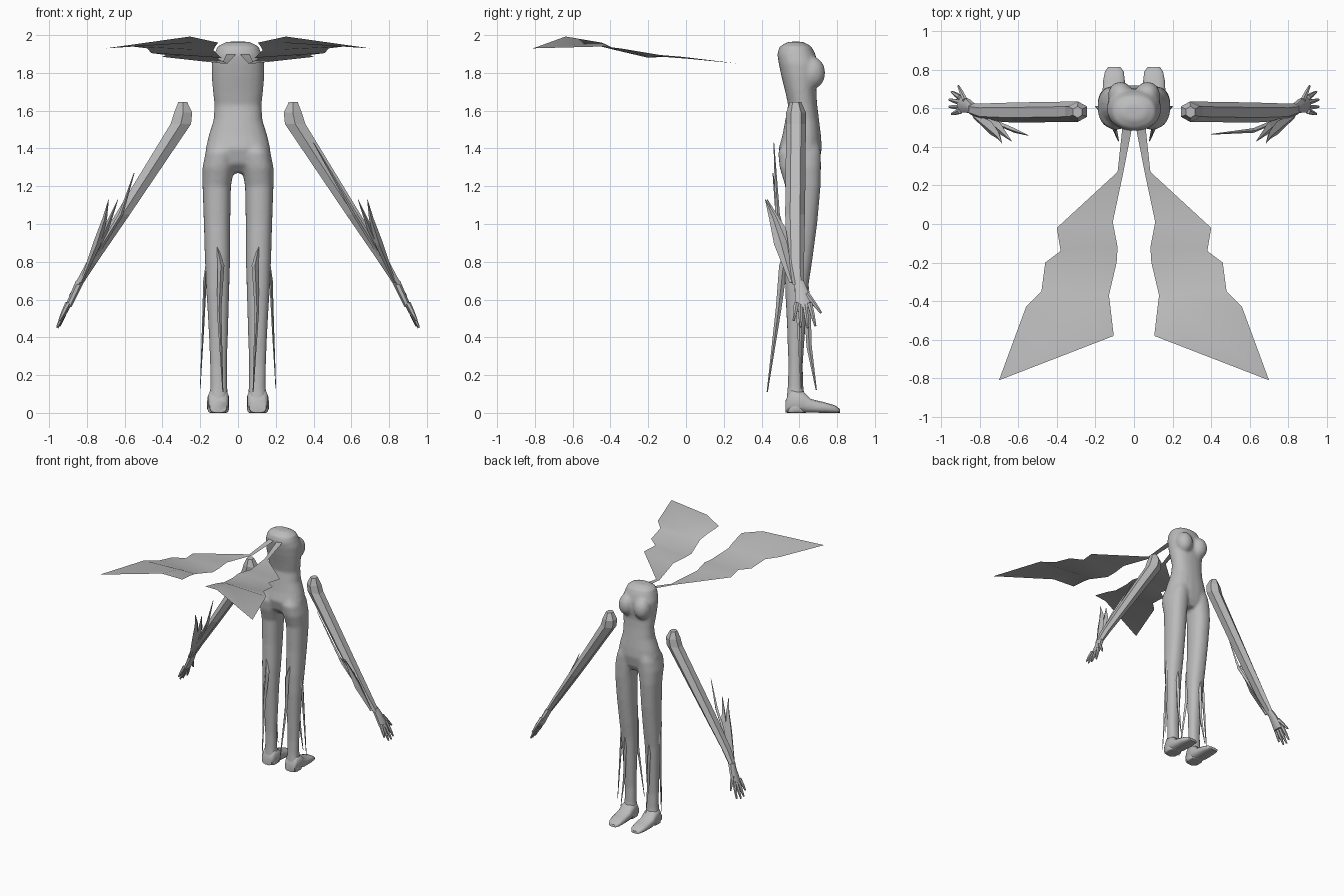
import bpy, bmesh, math
from mathutils import Vector

cube = bpy.data.objects.get("Cube")
if cube:
    bpy.data.objects.remove(cube, do_unlink=True)

grey = bpy.data.materials.new("plain grey")
grey.use_nodes = True
colour = (0.5, 0.5, 0.5, 1)
grey.diffuse_color = colour
grey.node_tree.nodes["Principled BSDF"].inputs["Base Color"].default_value = colour


def finish(name, bm, mirror=False, smooth=None):
    bmesh.ops.recalc_face_normals(bm, faces=bm.faces)
    mesh = bpy.data.meshes.new(name)
    bm.to_mesh(mesh)
    bm.free()
    ob = bpy.data.objects.new(name, mesh)
    bpy.context.collection.objects.link(ob)
    mesh.materials.append(grey)
    if mirror:
        ob.modifiers.new("Mirror", "MIRROR").use_mirror_merge = False
    if smooth:
        bpy.ops.object.select_all(action="DESELECT")
        ob.select_set(True)
        bpy.context.view_layer.objects.active = ob
        bpy.ops.object.shade_smooth_by_angle(angle=math.radians(smooth))
    return ob


def skin(bm, rings):
    """Bridge rings of points and close both ends."""
    rows = [[bm.verts.new(p) for p in ring] for ring in rings]
    n = len(rows[0])
    for a, b in zip(rows, rows[1:]):
        for i in range(n):
            j = (i + 1) % n
            bm.faces.new((a[i], a[j], b[j], b[i]))
    bm.faces.new(rows[0])
    bm.faces.new(rows[-1])


def loft(bm, sections, sides=20, power=2.3, along_y=False, flip=1):
    """Rounded sections given as (position, x min, x max, other min, other max)."""
    rings = []
    for t, x0, x1, w0, w1 in sections:
        ring = []
        for i in range(sides):
            a = 2 * math.pi * (i + 0.5) / sides
            c, s = math.cos(a), math.sin(a)
            x = (x0 + x1) / 2 + math.copysign(abs(c) ** (2 / power), c) * (x1 - x0) / 2
            w = (w0 + w1) / 2 + math.copysign(abs(s) ** (2 / power), s) * (w1 - w0) / 2
            ring.append((flip * x, t, w) if along_y else (flip * x, w, t))
        rings.append(ring)
    skin(bm, rings)


def spike(bm, points, radii, sides=4, flat=1.0, flip=1):
    """Tapered pointed strand through the points."""
    pts = [Vector((flip * p[0], p[1], p[2])) for p in points]
    rings = []
    for i, p in enumerate(pts):
        d = (pts[min(i + 1, len(pts) - 1)] - pts[max(i - 1, 0)]).normalized()
        u = d.cross(Vector((0, 1, 0))).normalized()
        v = d.cross(u)
        rings.append([p + radii[i] * (u * math.cos(a) * flat + v * math.sin(a))
                      for a in (2 * math.pi * k / sides for k in range(sides))])
    skin(bm, rings)


# Body: torso, chest and legs blended into one skin
bm = bmesh.new()
loft(bm, [
    (1.27, -.11, .11, .56, .68), (1.32, -.172, .172, .51, .705),
    (1.4, -.172, .172, .49, .72), (1.47, -.155, .155, .51, .715),
    (1.55, -.13, .13, .525, .705), (1.63, -.125, .125, .54, .695),
    (1.7, -.133, .133, .525, .69), (1.78, -.14, .14, .505, .7),
    (1.85, -.14, .14, .49, .7), (1.9, -.125, .125, .482, .685),
    (1.94, -.11, .11, .495, .665), (1.965, -.06, .06, .54, .62)])
for side in (1, -1):
    ball = bmesh.ops.create_uvsphere(bm, u_segments=16, v_segments=10, radius=1)
    for v in ball["verts"]:
        v.co = Vector((side * .07 + v.co.x * .065, .67 + v.co.y * .068, 1.8 + v.co.z * .085))
    loft(bm, [
        (0, .045, .165, .525, .64), (.06, .05, .158, .53, .635),
        (.13, .056, .147, .538, .622), (.25, .058, .148, .542, .618),
        (.45, .052, .156, .535, .632), (.65, .046, .168, .525, .645),
        (.8, .042, .175, .522, .668), (1.0, .041, .181, .528, .695),
        (1.2, .037, .188, .525, .713), (1.3, .02, .188, .495, .715),
        (1.38, .012, .172, .487, .715), (1.44, .03, .14, .52, .7)], flip=side)
body = finish("body", bm, smooth=60)
remesh = body.modifiers.new("Blend", "REMESH")
remesh.mode = "VOXEL"
remesh.voxel_size = .011
remesh.use_smooth_shade = True
relax = body.modifiers.new("Relax", "SMOOTH")
relax.iterations = 6

# Feet
bm = bmesh.new()
loft(bm, [
    (.528, .06, .15, 0, .07), (.56, .048, .16, 0, .13), (.62, .046, .163, 0, .115),
    (.66, .046, .165, 0, .075), (.74, .046, .162, 0, .055),
    (.79, .052, .152, 0, .04), (.815, .07, .135, 0, .02)],
    sides=12, power=3, along_y=True)
finish("feet", bm, mirror=True, smooth=50)

# Arms: faceted, slanting outward
bm = bmesh.new()
loft(bm, [
    (1.645, .265, .32, .55, .61), (1.59, .235, .345, .53, .635),
    (1.53, .24, .365, .53, .635), (1.05, .567, .655, .525, .63),
    (.8, .74, .805, .535, .625), (.68, .82, .868, .565, .625)],
    sides=6, power=2)
finish("arms", bm, mirror=True)

# Hands with palm and five fingers
bm = bmesh.new()
loft(bm, [(.7, .81, .86, .57, .625), (.64, .84, .885, .575, .65),
          (.56, .88, .92, .575, .665)], sides=8)
tips = [((.875, .64, .63), (.91, .715, .53)), ((.9, .655, .58), (.945, .685, .46)),
        ((.9, .63, .57), (.957, .645, .45)), ((.9, .605, .57), (.957, .608, .455)),
        ((.9, .585, .58), (.945, .57, .49))]
for root, tip in tips:
    mid = Vector(root).lerp(Vector(tip), .55)
    spike(bm, [root, mid, tip], [.015, .012, .006], sides=6)
finish("hands", bm, mirror=True, smooth=40)

# Forearm blades
bm = bmesh.new()
for side in (1, -1):
    spike(bm, [(.83, .56, .69), (.745, .5, .9), (.705, .46, 1.03), (.685, .42, 1.13)],
          [.012, .035, .02, .002], flat=.6, flip=side)
    spike(bm, [(.8, .55, .75), (.7, .5, .97), (.635, .43, 1.13)],
          [.012, .03, .002], flat=.5, flip=side)
    reach = (.4, .465, 1.43) if side > 0 else (.55, .46, 1.27)
    spike(bm, [(.75, .54, .84), (.62, .485, 1.05), reach],
          [.012, .012, .002], flip=side)
finish("forearm_blades", bm)

# Lower leg strands: back, outer and shin
bm = bmesh.new()
spike(bm, [(.11, .53, .88), (.09, .515, .78), (.1, .49, .55), (.08, .43, .11)],
      [.004, .022, .015, .003], flat=.8)
spike(bm, [(.165, .58, .82), (.175, .59, .7), (.185, .6, .45), (.2, .61, .13)],
      [.004, .018, .012, .003], flat=.5)
spike(bm, [(.11, .63, .8), (.11, .64, .6), (.11, .652, .35), (.115, .69, .12)],
      [.004, .018, .014, .003], flat=.7)
finish("leg_strands", bm, mirror=True)

# Wings: thin folded sheets on narrow straps, as inner and outer edge pairs
edges = [((.01, .5, 1.9), (.06, .5, 1.9)), ((.055, .27, 1.85), (.085, .27, 1.85)),
         ((.11, .01, 1.875), (.4, -.02, 1.885)), ((.085, -.12, 1.885), (.38, -.14, 1.895)),
         ((.09, -.2, 1.88), (.46, -.2, 1.905)), ((.13, -.37, 1.92), (.48, -.35, 1.93)),
         ((.12, -.45, 1.94), (.56, -.43, 1.94)), ((.105, -.58, 1.96), (.7, -.81, 1.93))]
bm = bmesh.new()
rows = []
for i, (a, b) in enumerate(edges):
    middle = Vector(a).lerp(Vector(b), .25)
    if i > 4:
        middle.z += .02 * (i - 5)
    rows.append([bm.verts.new(p) for p in (a, middle, b)])
for p, q in zip(rows, rows[1:]):
    for k in range(2):
        bm.faces.new((p[k], p[k + 1], q[k + 1], q[k]))
finish("wings", bm, mirror=True, smooth=30)
